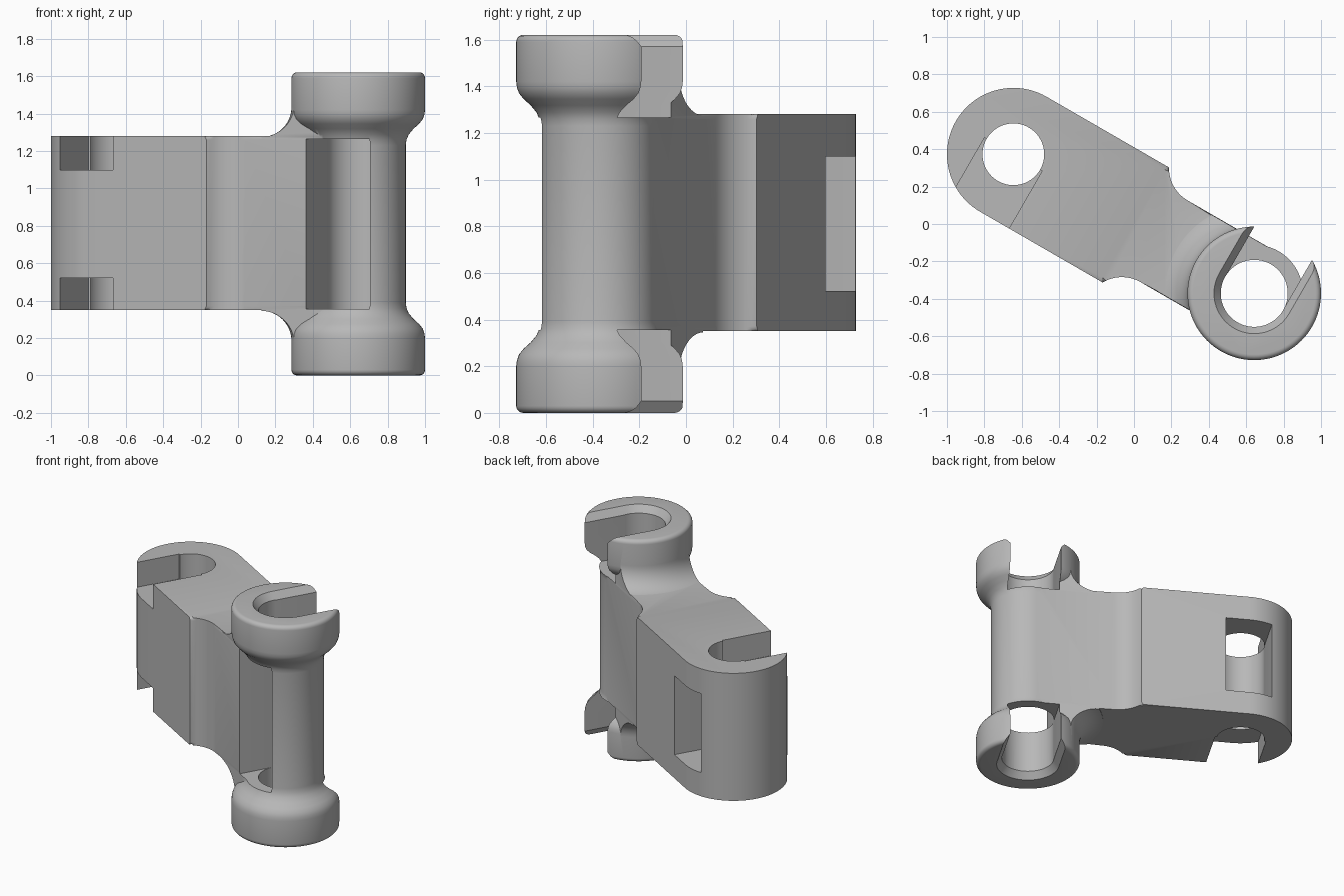
import bpy, bmesh, math
from mathutils import Matrix, Vector

cube = bpy.data.objects.get("Cube")
if cube:
    bpy.data.objects.remove(cube, do_unlink=True)

HALF = 0.7435            # half the distance between the two pivots
MID_Z = 0.81             # the part is mirrored about this height
BODY_LOW, BODY_TOP = 0.35, 1.28
TOP = 2 * MID_Z

grey = bpy.data.materials.new("plain_grey")
grey.use_nodes = True
colour = (0.48, 0.48, 0.48, 1)
grey.diffuse_color = colour
grey.node_tree.nodes["Principled BSDF"].inputs["Base Color"].default_value = colour


def make(name, bm):
    bmesh.ops.recalc_face_normals(bm, faces=bm.faces)
    mesh = bpy.data.meshes.new(name)
    bm.to_mesh(mesh)
    bm.free()
    mesh.materials.append(grey)
    obj = bpy.data.objects.new(name, mesh)
    bpy.context.collection.objects.link(obj)
    return obj


def arc(cx, cy, r, start, end, steps):
    angles = [math.radians(start + (end - start) * i / steps) for i in range(steps + 1)]
    return [(cx + r * math.cos(a), cy + r * math.sin(a)) for a in angles]


def loft(name, low, z0, high, z1, round_edges=0):
    """Solid between two matching outlines, optionally with rounded rims."""
    bm = bmesh.new()
    a = [bm.verts.new((x, y, z0)) for x, y in low]
    b = [bm.verts.new((x, y, z1)) for x, y in high]
    caps = [bm.faces.new(a), bm.faces.new(b)]
    for i in range(len(a)):
        j = (i + 1) % len(a)
        bm.faces.new((a[i], a[j], b[j], b[i]))
    if round_edges:
        rims = list({e for f in caps for e in f.edges})
        bmesh.ops.bevel(bm, geom=rims, offset=round_edges, segments=3,
                        profile=0.5, affect="EDGES")
    return make(name, bm)


def lathe(name, profile, cx, sides=96):
    """Solid of revolution about the vertical line x = cx, y = 0."""
    bm = bmesh.new()
    rings = []
    for r, z in profile:
        rings.append([bm.verts.new((cx + r * math.cos(math.tau * i / sides),
                                    r * math.sin(math.tau * i / sides), z))
                      for i in range(sides)])
    bm.faces.new(rings[0])
    bm.faces.new(rings[-1])
    for a, b in zip(rings, rings[1:]):
        for i in range(sides):
            j = (i + 1) % sides
            bm.faces.new((a[i], a[j], b[j], b[i]))
    return make(name, bm)


def box(name, x0, x1, y0, y1, z0, z1):
    outline = [(x0, y0), (x1, y0), (x1, y1), (x0, y1)]
    return loft(name, outline, z0, outline, z1)


def combine(target, other, operation):
    mod = target.modifiers.new("combine", "BOOLEAN")
    mod.operation = operation
    mod.solver = "EXACT"
    mod.object = other
    bpy.context.view_layer.objects.active = target
    bpy.ops.object.modifier_apply(modifier=mod.name)
    bpy.data.objects.remove(other, do_unlink=True)


def mirrored(upper):
    """Complete a profile whose upper half runs from the middle to the top."""
    return [(r, TOP - z) for r, z in reversed(upper)] + upper


# Arm: wide rounded end, scooped shoulders, narrow neck
scoop = arc(0.187, 0.452, 0.2, 270, 209, 10)
side = [(HALF, 0.252)] + scoop + [(0.0, 0.355)]
outline = side + arc(-HALF, 0, 0.355, 90, 270, 48) + [(x, -y) for x, y in reversed(side)]
link = loft("hinge_link", outline, BODY_LOW, outline, BODY_TOP, 0.022)

# Concave flare where the neck climbs into the collars
flare = lathe("flare", mirrored(
    [(0.517, BODY_TOP - 0.005)]
    + arc(0.517, BODY_TOP + 0.155, 0.16, 270, 180, 12)[1:]
    + [(0.34, BODY_TOP + 0.18)]), HALF)
combine(flare, box("flare_limit", -0.2, HALF, -0.25, 0.25, 0, TOP), "INTERSECT")
combine(link, flare, "UNION")

# Pivot tube with a collar at each end
collar = [(0.254, 1.23), (0.258, 1.26), (0.27, 1.288), (0.295, 1.318), (0.325, 1.345),
          (0.345, 1.37), (0.354, 1.395), (0.357, 1.42)]
rim = arc(0.327, TOP - 0.03, 0.03, 0, 90, 5)
combine(link, lathe("pivot_tube", mirrored(collar + rim), HALF), "UNION")

# Bores through both pivots
for cx, r in ((-HALF, 0.165), (HALF, 0.179)):
    combine(link, lathe("bore", [(r, -0.1), (r, TOP + 0.1)], cx), "DIFFERENCE")

# Snap-in slots, opening to alternate sides: pivot, side, lower and upper height
w = 0.178
slots = ((-HALF, -1, 0.2, 0.522), (-HALF, -1, 1.098, 1.4), (-HALF, 1, 0.522, 1.098),
         (HALF, 1, -0.1, 0.355), (HALF, 1, 1.265, 1.8), (HALF, -1, 0.355, 1.265))
for cx, s, z0, z1 in slots:
    half = w if cx > 0 else 0.164 if s > 0 else w
    y0, y1 = sorted((0, s * 0.6))
    combine(link, box("slot", cx - half, cx + half, y0, y1, z0, z1), "DIFFERENCE")


# Chamfered lips around the collar openings
def keyhole(r):
    return [(HALF + r, 0.6), (HALF - r, 0.6)] + arc(HALF, 0, r, 180, 360, 40)


for flip in (False, True):
    z0, z1 = TOP - 0.05, TOP + 0.01
    if flip:
        z0, z1 = TOP - z0, TOP - z1
    combine(link, loft("lip", keyhole(w), z0, keyhole(w + 0.045), z1), "DIFFERENCE")

# Turn the link into its diagonal stance
link.data.transform(Matrix.Rotation(math.radians(-30), 4, "Z"))
lows = [min(v.co[i] for v in link.data.vertices) for i in range(3)]
highs = [max(v.co[i] for v in link.data.vertices) for i in range(3)]
link.data.transform(Matrix.Translation(Vector((-(lows[0] + highs[0]) / 2,
                                               -(lows[1] + highs[1]) / 2, -lows[2]))))

bpy.ops.object.select_all(action="DESELECT")
link.select_set(True)
bpy.context.view_layer.objects.active = link
bpy.ops.object.shade_smooth_by_angle(angle=math.radians(35))
